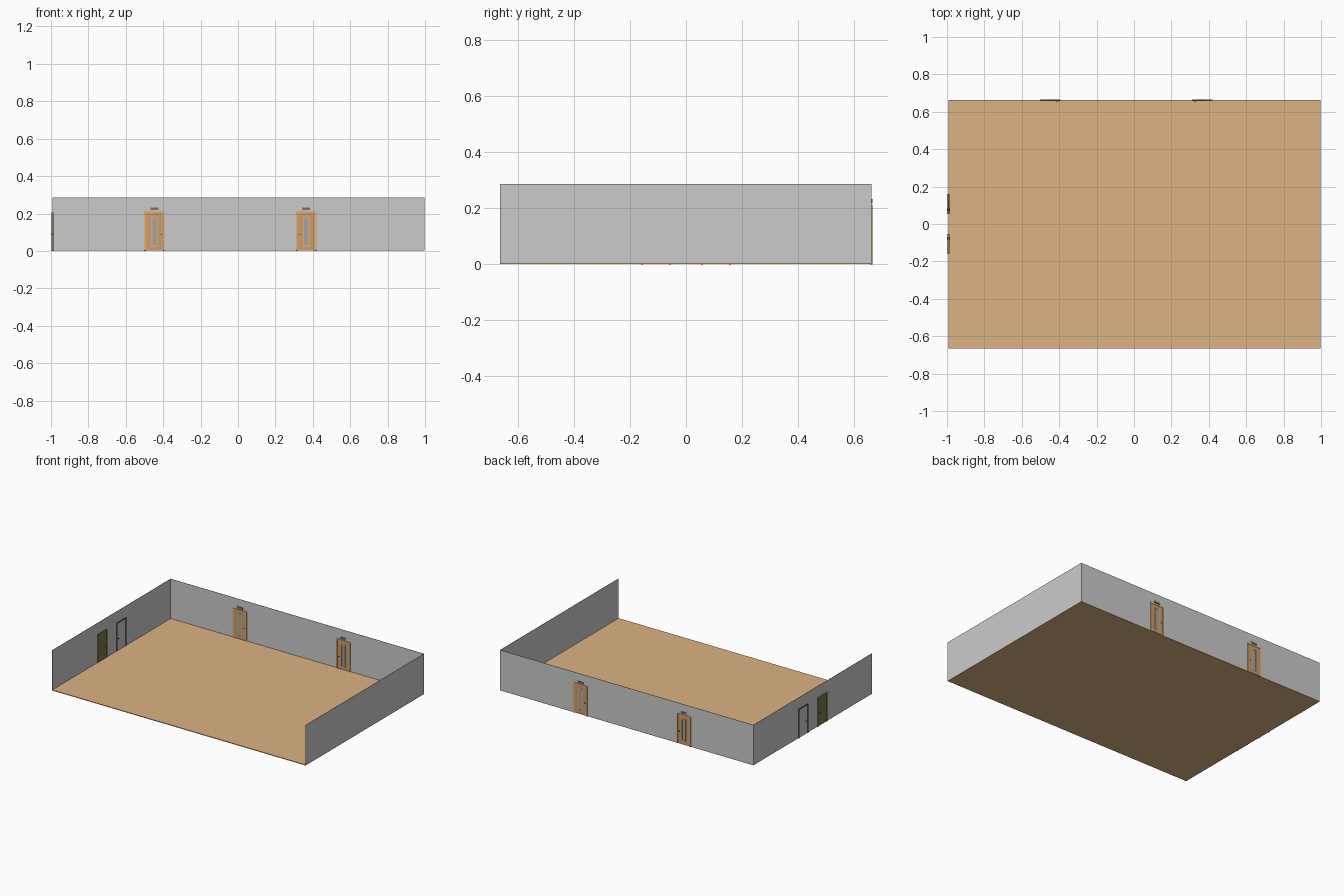
import bpy
from math import radians
from mathutils import Matrix, Vector

if "Cube" in bpy.data.objects:
    bpy.data.objects.remove(bpy.data.objects["Cube"])


def mat(name, rgb):
    m = bpy.data.materials.new(name)
    m.diffuse_color = (*rgb, 1)
    m.use_nodes = True
    m.node_tree.nodes["Principled BSDF"].inputs["Base Color"].default_value = m.diffuse_color
    return m


WOOD = mat("floor_wood", (0.72, 0.45, 0.23))
OAK = mat("oak", (0.74, 0.43, 0.19))
DARK_OAK = mat("dark_oak", (0.60, 0.34, 0.15))
OLIVE = mat("olive_paint", (0.20, 0.20, 0.07))
DARK = mat("dark_metal", (0.07, 0.07, 0.07))
BROWN = mat("sign_brown", (0.22, 0.16, 0.11))
GLASS = mat("glass_grey", (0.36, 0.37, 0.38))


def box(name, lo, hi, m=None, M=Matrix()):
    lo, hi = Vector(lo), Vector(hi)
    bpy.ops.mesh.primitive_cube_add(size=1)
    o = bpy.context.object
    o.name = name
    o.data.transform(M @ Matrix.Translation((lo + hi) / 2) @ Matrix.Diagonal((*(hi - lo), 1)))
    if m:
        o.data.materials.append(m)
    return o


def rod(name, r, depth, centre, axis, m, M):
    bpy.ops.mesh.primitive_cylinder_add(vertices=16, radius=r, depth=depth)
    o = bpy.context.object
    o.name = name
    R = Matrix.Rotation(radians(90), 4, 'X' if axis == 'Y' else 'Y')
    o.data.transform(M @ Matrix.Translation(centre) @ R)
    o.data.materials.append(m)
    bpy.ops.object.shade_smooth_by_angle()


def frame(name, w, h, t, d, m, M):
    # two jambs and a head around an opening
    for s, side in ((-1, "left"), (1, "right")):
        xs = sorted((s * w, s * (w - t)))
        box(f"{name}_{side}_jamb", (xs[0], -d, 0), (xs[1], d, h), m, M)
    box(f"{name}_head", (-w + t, -d, h - t), (w - t, d, h), m, M)


def handle(name, x, s, d, M):
    # spindle through the leaf, with a lever on each face
    rod(name + "_spindle", 0.002, 2 * d, (x, 0, 0.09), 'Y', DARK, M)
    for k, face in ((-1, "front"), (1, "rear")):
        rod(f"{name}_{face}_lever", 0.0018, 0.012, (x - s * 0.005, k * (d - 0.0015), 0.09), 'X', DARK, M)


def glazed_door(name, x, s):
    M = Matrix.Translation((x, 0.6615, 0))
    frame(name + "_frame", 0.055, 0.213, 0.009, 0.005, OAK, M)
    # stiles and rails around the narrow window
    for k, side in ((-1, "left"), (1, "right")):
        xs = sorted((k * 0.046, k * 0.017))
        box(f"{name}_{side}_stile", (xs[0], -0.003, 0.004), (xs[1], 0.003, 0.204), DARK_OAK, M)
        xs = sorted((k * 0.017, k * 0.011))
        box(f"{name}_{side}_bead", (xs[0], -0.004, 0.025), (xs[1], 0.004, 0.185), OAK, M)
    box(name + "_bottom_rail", (-0.017, -0.003, 0.004), (0.017, 0.003, 0.025), DARK_OAK, M)
    box(name + "_top_rail", (-0.017, -0.003, 0.185), (0.017, 0.003, 0.204), DARK_OAK, M)
    for z, e in ((0.025, "bottom"), (0.179, "top")):
        box(f"{name}_{e}_bead", (-0.011, -0.004, z), (0.011, 0.004, z + 0.006), OAK, M)
    box(name + "_window", (-0.011, -0.002, 0.031), (0.011, 0.002, 0.179), GLASS, M)
    handle(name + "_handle", s * 0.041, s, 0.005, M)
    # small sign over the door
    box(name + "_sign", (-0.022, -0.005, 0.219), (0.022, 0.005, 0.233), BROWN, M)


def plain_door(name, y, s, leaf, trim):
    M = Matrix.Translation((-0.9925, y, 0)) @ Matrix.Rotation(radians(90), 4, 'Z')
    frame(name + "_frame", 0.053, 0.206, 0.006, 0.005, trim, M)
    box(name + "_leaf", (-0.047, -0.003, 0.002), (0.047, 0.003, 0.2), leaf, M)
    handle(name + "_handle", s * 0.036, s, 0.0075, M)


# floor slab and walls (front side is open)
box("floor", (-0.993, -0.665, 0.001), (0.996, 0.663, 0.006), WOOD)
box("back_wall", (-0.993, 0.661, 0.006), (0.996, 0.663, 0.287))
box("left_wall", (-0.993, -0.665, 0.006), (-0.991, 0.661, 0.287))
box("right_wall", (0.994, -0.665, 0.006), (0.996, 0.661, 0.287))

# doors
glazed_door("left_glazed_door", -0.447, 1)
glazed_door("right_glazed_door", 0.364, -1)
plain_door("olive_door", -0.107, 1, OLIVE, OLIVE)
plain_door("grey_door", 0.107, -1, None, DARK)
